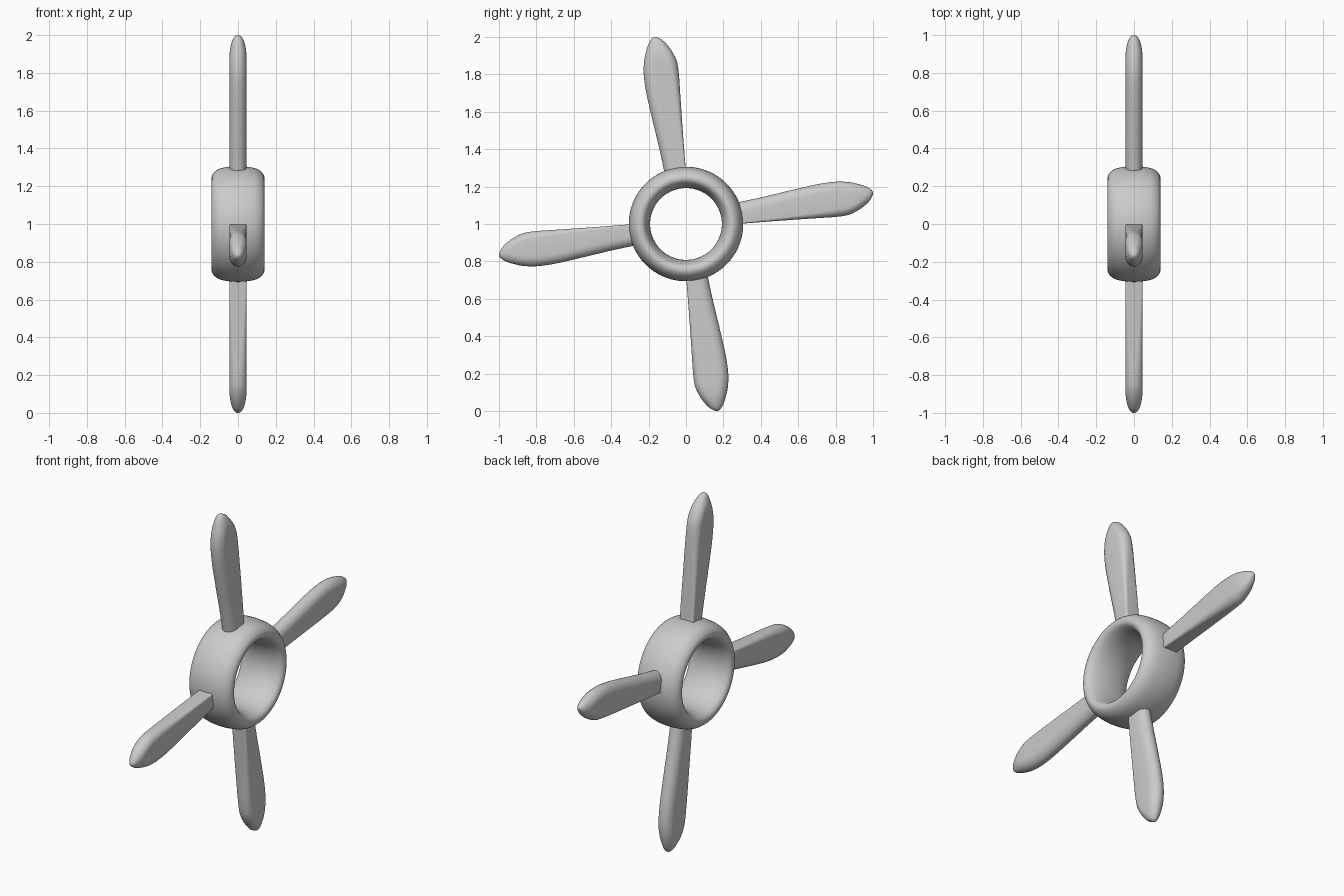
import bpy, bmesh, math
from mathutils import Matrix, Vector

if "Cube" in bpy.data.objects:
    bpy.data.objects.remove(bpy.data.objects["Cube"])

CENTRE = Vector((0, 0, 1))


def finish(name, bm, angle):
    """Turn a bmesh into a smooth-shaded object at the hub centre."""
    bmesh.ops.recalc_face_normals(bm, faces=bm.faces)
    mesh = bpy.data.meshes.new(name)
    bm.to_mesh(mesh)
    bm.free()
    obj = bpy.data.objects.new(name, mesh)
    obj.location = CENTRE
    bpy.context.collection.objects.link(obj)
    bpy.ops.object.select_all(action='DESELECT')
    obj.select_set(True)
    bpy.context.view_layer.objects.active = obj
    bpy.ops.object.shade_smooth_by_angle(angle=math.radians(angle))
    return obj


def bridge(bm, rings, closed=False):
    """Skin a list of closed vertex rings with quads."""
    n = len(rings[0])
    pairs = list(zip(rings, rings[1:]))
    if closed:
        pairs.append((rings[-1], rings[0]))
    for a, b in pairs:
        for i in range(n):
            j = (i + 1) % n
            bm.faces.new((a[i], a[j], b[j], b[i]))


def spline(rows, steps, closed=False):
    """Catmull-Rom interpolation through rows of numbers."""
    n = len(rows)
    out = []
    for i in range(n if closed else n - 1):
        if closed:
            p = [rows[(i + k) % n] for k in (-1, 0, 1, 2)]
        else:
            p = [rows[min(max(i + k, 0), n - 1)] for k in (-1, 0, 1, 2)]
        for s in range(steps):
            t = s / steps
            out.append([0.5 * (2 * b + (c - a) * t + (2 * a - 5 * b + 4 * c - d) * t * t
                               + (3 * b - a - 3 * c + d) * t ** 3)
                        for a, b, c, d in zip(*p)])
    if not closed:
        out.append(list(rows[-1]))
    return out


# Hub: rounded ring profile (x, radius) spun around the x axis
half = [(0.075, 0.299), (0.118, 0.281), (0.139, 0.252), (0.128, 0.222), (0.075, 0.200)]
profile = [(0, 0.306)] + half + [(0, 0.192)] + [(-x, r) for x, r in reversed(half)]
profile = spline(profile, 4, closed=True)
bm = bmesh.new()
SEG = 96
rings = []
for i in range(SEG):
    a = 2 * math.pi * i / SEG
    rings.append([bm.verts.new((x, r * math.cos(a), r * math.sin(a))) for x, r in profile])
bridge(bm, rings, closed=True)
finish("hub_ring", bm, 60)

# Blade stations: radius, rounded edge y, straight edge y, half thickness, straight edge roundness
STATIONS = [
    (0.24, -0.108, 0.003, 0.046, 0.12),
    (0.40, -0.142, -0.010, 0.046, 0.25),
    (0.55, -0.178, -0.021, 0.046, 0.45),
    (0.70, -0.212, -0.031, 0.046, 0.70),
    (0.80, -0.226, -0.038, 0.046, 0.90),
    (0.87, -0.224, -0.049, 0.046, 1.0),
    (0.92, -0.214, -0.073, 0.043, 1.0),
    (0.955, -0.203, -0.098, 0.036, 1.0),
    (0.98, -0.191, -0.122, 0.026, 1.0),
    (0.993, -0.181, -0.144, 0.016, 1.0),
    (1.0, -0.171, -0.160, 0.006, 1.0),
]


def section(z, y0, y1, t, k):
    """Blade cross-section: fully rounded at y0, corner rounding k at y1."""
    w = y1 - y0
    rl = min(0.055, 0.49 * w)
    rr = min(0.045 * k, 0.49 * w)
    pts = []
    for edge, r, thick, sgn in ((y1, rr, t * k, 1), (y0, rl, t, -1)):
        arc = []
        for i in range(8):
            a = math.pi / 2 * i / 7
            arc.append((t - thick + thick * math.sin(a) * 0.995,
                        edge - sgn * (r - r * math.cos(a))))
        side = [(-x, y) for x, y in reversed(arc)] + arc
        pts += side if sgn > 0 else [(x, y) for x, y in reversed(side)]
    # drop the doubled middle points where the edge is fully round
    return [Vector((x, y, z)) for x, y in pts]


def make_blade(name, angle):
    bm = bmesh.new()
    rot = Matrix.Rotation(angle, 3, 'X')
    rings = [[bm.verts.new(rot @ p) for p in section(*row)] for row in spline(STATIONS, 4)]
    bridge(bm, rings)
    bm.faces.new(rings[0])
    bm.faces.new(rings[-1])
    bmesh.ops.remove_doubles(bm, verts=bm.verts, dist=0.0002)
    return finish(name, bm, 50)


# Four blades around the hub
for i, name in enumerate(("top_blade", "front_blade", "bottom_blade", "back_blade")):
    make_blade(name, i * math.pi / 2)
